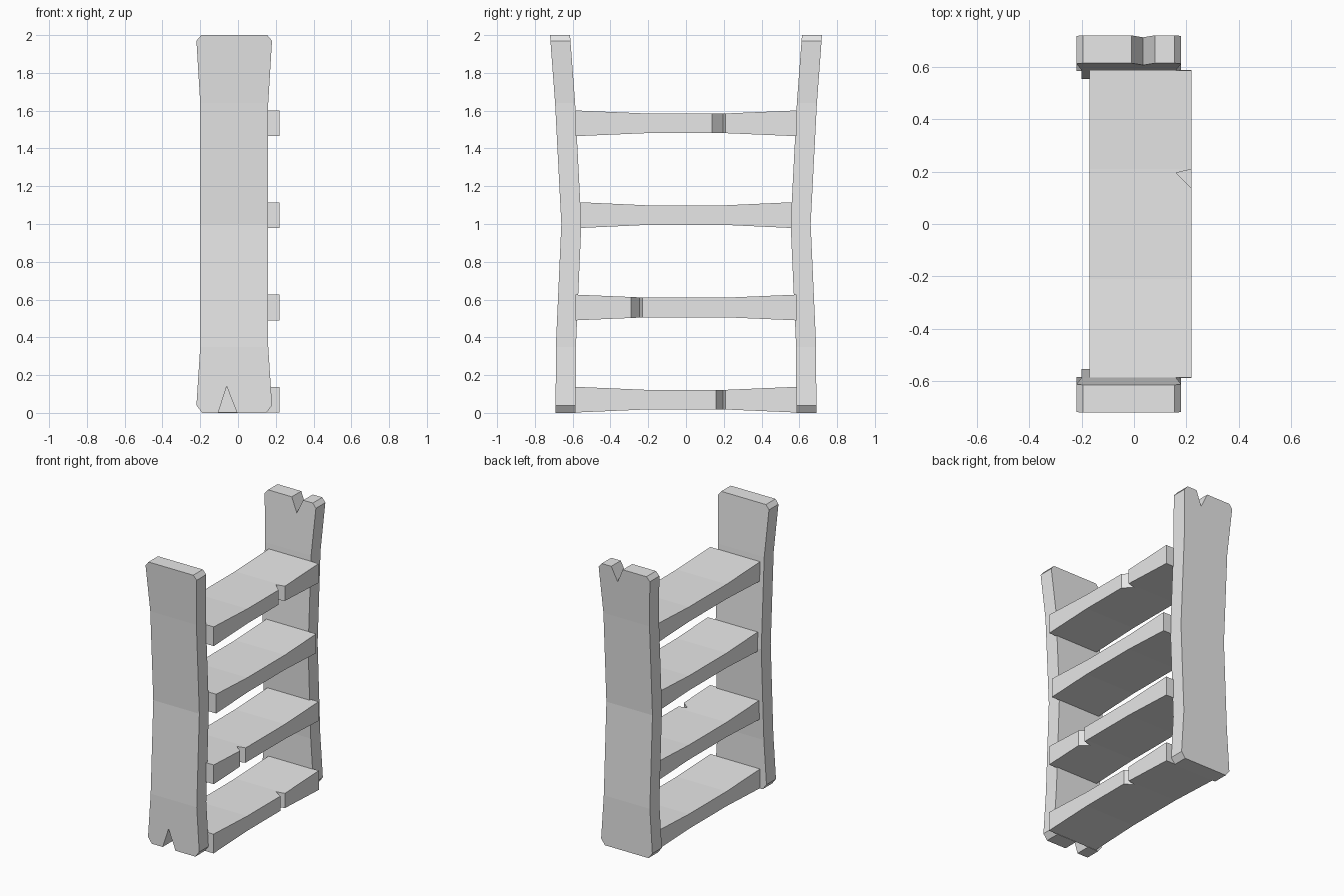
import bpy, bmesh
from mathutils import Vector

if "Cube" in bpy.data.objects:
    bpy.data.objects.remove(bpy.data.objects["Cube"])

grey = bpy.data.materials.new("plain grey")
grey.diffuse_color = (0.8, 0.8, 0.8, 1)
grey.use_nodes = True
grey.node_tree.nodes["Principled BSDF"].inputs["Base Color"].default_value = grey.diffuse_color


def lerp(table, t):
    """Piecewise linear lookup in a list of (t, value)."""
    for (a, va), (b, vb) in zip(table, table[1:]):
        if t <= b:
            return va + (vb - va) * (t - a) / (b - a)
    return table[-1][1]


def plank(name, outline, depth, cut_axis, cuts, shape):
    """Extrude an outline, slice it across, then move each vertex with shape()."""
    bm = bmesh.new()
    face = bm.faces.new([bm.verts.new(p) for p in outline])
    ext = bmesh.ops.extrude_face_region(bm, geom=[face])
    bmesh.ops.translate(bm, vec=depth,
                        verts=[v for v in ext["geom"] if isinstance(v, bmesh.types.BMVert)])
    for c in cuts:
        bmesh.ops.bisect_plane(bm, geom=bm.verts[:] + bm.edges[:] + bm.faces[:],
                               plane_co=Vector(cut_axis) * c, plane_no=cut_axis)
    for v in bm.verts:
        v.co = shape(v.co)
    bmesh.ops.recalc_face_normals(bm, faces=bm.faces[:])
    mesh = bpy.data.meshes.new(name)
    bm.to_mesh(mesh)
    bm.free()
    mesh.materials.append(grey)
    bpy.context.collection.objects.link(bpy.data.objects.new(name, mesh))


# Side panels: waisted boards with chamfered corners, bowed toward the middle
BOW = [(0, 0.637), (0.35, 0.636), (1, 0.607), (1.64, 0.64), (2, 0.667)]
THICK = 0.106


def panel(name, side, bottom_notch=(), top_notch=()):
    xz = [(-0.19, 0), *bottom_notch, (0.15, 0), (0.18, 0.04), (0.16, 0.35),
          (0.16, 1.64), (0.18, 1.97), (0.155, 2), *top_notch, (-0.195, 2),
          (-0.22, 1.97), (-0.2, 1.64), (-0.2, 0.35), (-0.22, 0.04)]
    plank(name, [(x, -THICK / 2, z) for x, z in xz], (0, THICK, 0), (0, 0, 1),
          (0.35, 1, 1.64), lambda p: Vector((p.x, p.y + side * lerp(BOW, p.z), p.z)))


panel("front_panel", -1, bottom_notch=[(-0.105, 0), (-0.06, 0.14), (-0.005, 0)])
panel("back_panel", 1, top_notch=[(0.08, 2), (0.035, 1.9), (-0.01, 2)])


# Shelves: boards thinner in the middle, some with a chip in the right edge
def shelf(name, z, half, chip=()):
    xy = [(-0.17, -half), (0.22, -half), *chip, (0.22, half), (-0.17, half)]

    def taper(p):
        k = max(0, (abs(p.y) - 0.21) / (half - 0.21))
        return Vector((p.x, p.y, z + p.z * (0.052 + 0.016 * k)))

    plank(name, [(x, y, -1) for x, y in xy], (0, 0, 2), (0, 1, 0), (-0.21, 0.21), taper)


def chip(start, tip, end):
    return [(0.22, start), (0.16, tip), (0.22, end)]


shelf("bottom_shelf", 0.07, 0.587, chip(0.16, 0.197, 0.209))
shelf("lower_shelf", 0.558, 0.585, chip(-0.29, -0.245, -0.23))
shelf("upper_shelf", 1.047, 0.558)
shelf("top_shelf", 1.533, 0.585, chip(0.137, 0.195, 0.209))
